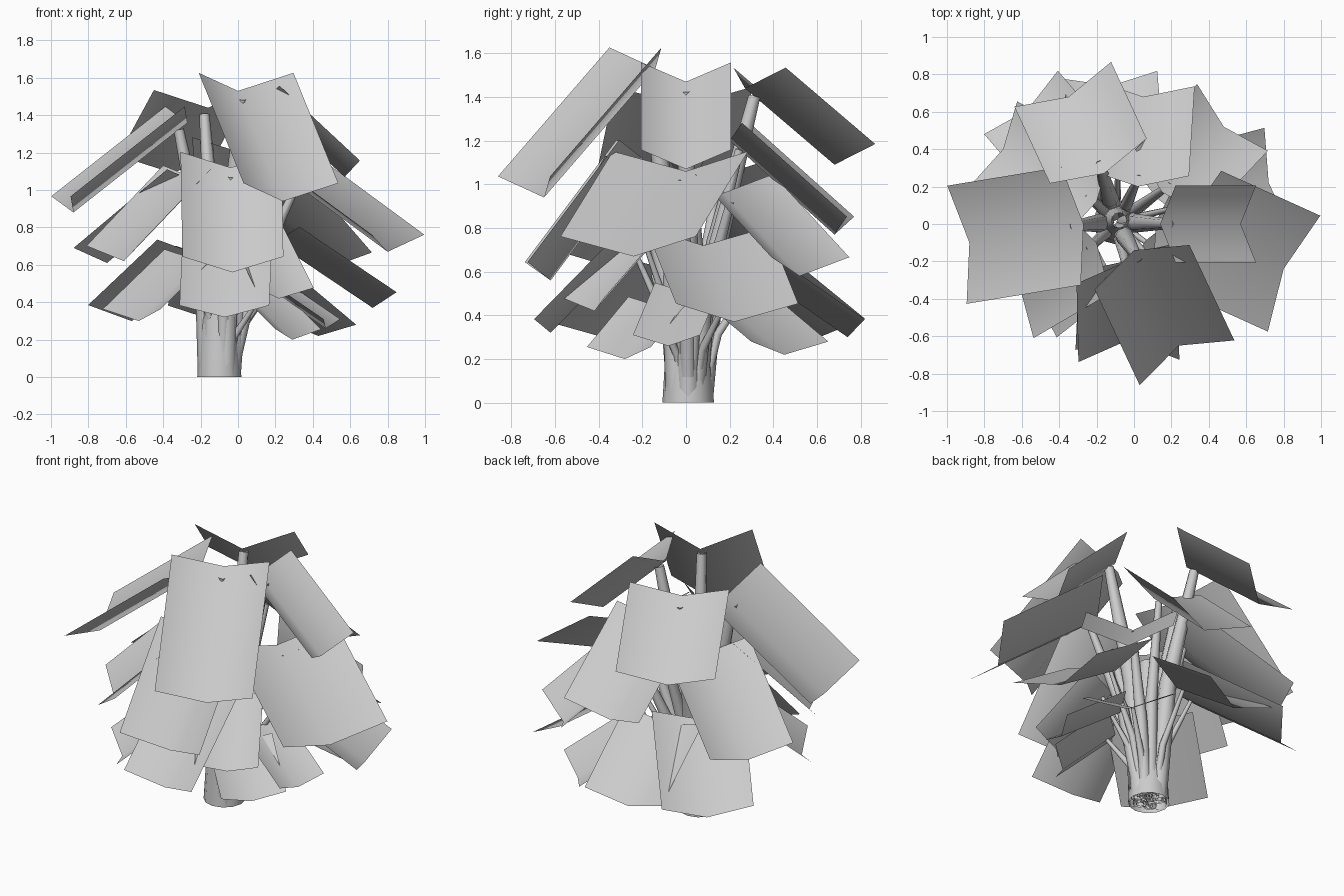
import bpy, math
from mathutils import Vector

if "Cube" in bpy.data.objects:
    bpy.data.objects.remove(bpy.data.objects["Cube"])

UP = Vector((0, 0, 1))


def make_object(name, verts, faces):
    me = bpy.data.meshes.new(name)
    me.from_pydata(verts, [], faces)
    me.update()
    ob = bpy.data.objects.new(name, me)
    bpy.context.collection.objects.link(ob)
    for p in me.polygons:
        p.use_smooth = True
    return ob


# leaf: a card folded along its midrib, edges raised
def leaf(name, root, tip, half_width, depth):
    r, t = Vector(root), Vector(tip)
    d = (t - r).normalized()
    w = UP.cross(d).normalized()
    n = d.cross(w)
    side, lift = w * half_width, n * depth
    verts = [r - side + lift, r, r + side + lift,
             t - side + lift, t, t + side + lift]
    return make_object(name, verts, [(0, 1, 4, 3), (1, 2, 5, 4)])


# open tapered tube swept through a list of (point, radius)
def tube(name, rings, sides=8):
    verts, faces = [], []
    for i, (p, rad) in enumerate(rings):
        a = Vector(rings[max(i - 1, 0)][0])
        b = Vector(rings[min(i + 1, len(rings) - 1)][0])
        d = UP if i == 0 else (b - a).normalized()
        u = Vector((0, 1, 0)).cross(d).normalized()
        v = d.cross(u)
        for k in range(sides):
            ang = 2 * math.pi * k / sides
            verts.append(Vector(p) + rad * (math.cos(ang) * u + math.sin(ang) * v))
    for i in range(len(rings) - 1):
        for k in range(sides):
            j = (k + 1) % sides
            faces.append((i * sides + k, i * sides + j,
                          (i + 1) * sides + j, (i + 1) * sides + k))
    return make_object(name, verts, faces)


# root and tip of each midrib, half width, fold depth
TOP = [
    ((-.27, 0, 1.36), (-.88, -.1, .88), .32, .11),
    ((-.16, .27, 1.44), (-.35, .68, 1.09), .285, .12),
    ((0, -.14, 1.53), (.24, -.65, .94), .28, .14),
    ((.14, 0, 1.47), (.57, 0, 1.07), .205, .12),
]
MIDDLE = [
    ((.27, 0, 1.06), (.8, -.24, .67), .34, .11),
    ((-.04, -.2, 1.12), (-.03, -.62, .56), .27, .14),
    ((-.2, -.1, 1.05), (-.61, -.34, .62), .27, .11),
    ((-.2, .12, 1.03), (-.7, .4, .61), .26, .1),
    ((.15, .17, .96), (.48, .52, .58), .26, .11),
    ((.02, .2, 1.2), (.05, .68, .77), .27, .11),
]
LOWER = [
    ((-.05, -.2, .75), (-.07, -.62, .32), .24, .09),
    ((.2, .08, .72), (.72, .22, .37), .29, .1),
    ((-.08, .28, .62), (-.12, .74, .3), .25, .1),
    ((-.2, .18, .65), (-.57, .61, .3), .26, .1),
    ((-.2, -.12, .62), (-.53, -.38, .3), .25, .08),
    ((.06, -.14, .74), (.22, -.42, .42), .18, .08),
    ((.06, -.09, .43), (.29, -.28, .2), .19, .07),
    ((.12, .02, .5), (.47, -.08, .26), .16, .06),
    ((.12, .14, .48), (.43, .45, .22), .25, .07),
]

for group, cards in (("top", TOP), ("middle", MIDDLE), ("lower", LOWER)):
    for i, (root, tip, hw, depth) in enumerate(cards):
        leaf(f"{group}_leaf_{i + 1}", root, tip, hw, depth)

# main trunk
tube("trunk", [((-.1, .01, 0), .118), ((-.1, .01, .3), .1),
               ((-.09, .02, .65), .065), ((-.08, .02, .9), .04)], 12)

# stems rising from the trunk base to each leaf
for group, cards, rad in (("top", TOP, .055), ("middle", MIDDLE, .038),
                          ("lower", LOWER, .022)):
    for i, (root, tip, hw, depth) in enumerate(cards):
        r, t = Vector(root), Vector(tip)
        out = Vector((r.x + .1, r.y, 0)).normalized()
        base = Vector((-.1, .01, .01)) + out * .06
        mid = base.lerp(r, .5) - out * .03
        end = r + (t - r).normalized() * .06
        tube(f"{group}_stem_{i + 1}",
             [(base, rad), (mid, rad * .9), (end, rad * .5)], 8)
